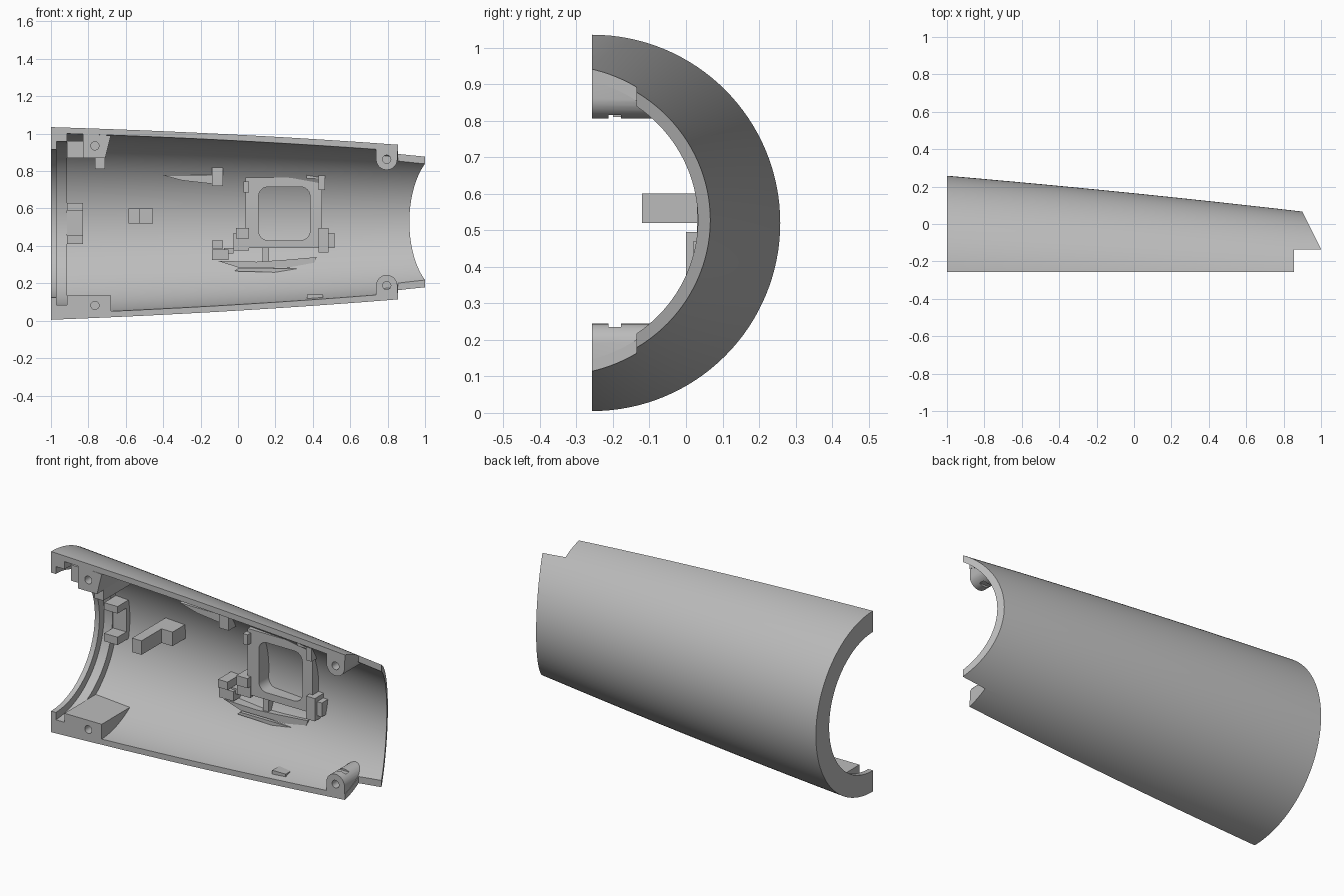
import bpy, bmesh
from math import sin, cos, pi, sqrt
from mathutils import Vector

cube = bpy.data.objects.get("Cube")
if cube:
    bpy.data.objects.remove(cube)

grey = bpy.data.materials.new("plain_grey")
grey.use_nodes = True
GREY = (0.5, 0.5, 0.5, 1)
grey.diffuse_color = GREY
grey.node_tree.nodes["Principled BSDF"].inputs["Base Color"].default_value = GREY

FRONT = -0.257
WALL = 0.032


# Tapered shell: centre line and outer radius at x
def section(x):
    t = x + 1
    return FRONT - 0.0516 * t, 0.52 + 0.004 * t, 0.515 - 0.05 * t + 0.008 * max(0, 1 - x * x)


def wall_y(x, z):
    yc, zc, r = section(x)
    return yc + sqrt(max(0, (r - WALL / 2) ** 2 - (z - zc) ** 2))


def finish(name, bm, smooth=True):
    bmesh.ops.recalc_face_normals(bm, faces=bm.faces)
    mesh = bpy.data.meshes.new(name)
    bm.to_mesh(mesh)
    bm.free()
    mesh.materials.append(grey)
    ob = bpy.data.objects.new(name, mesh)
    bpy.context.collection.objects.link(ob)
    return ob


def activate(ob):
    bpy.ops.object.select_all(action='DESELECT')
    ob.select_set(True)
    bpy.context.view_layer.objects.active = ob


def cut(ob, cutter):
    mod = ob.modifiers.new("cut", 'BOOLEAN')
    mod.operation = 'DIFFERENCE'
    mod.solver = 'EXACT'
    mod.object = cutter
    activate(ob)
    bpy.ops.object.modifier_apply(modifier=mod.name)
    bpy.data.objects.remove(cutter)


# Straight extrusion of an (a, b) outline between two depths
def extrude(name, pts, place, d0, d1):
    bm = bmesh.new()
    a, b = [[bm.verts.new(place(p, d)) for p in pts] for d in (d0, d1)]
    bm.faces.new(a)
    bm.faces.new(b)
    for i in range(len(pts)):
        j = (i + 1) % len(pts)
        bm.faces.new((a[i], a[j], b[j], b[i]))
    return finish(name, bm)


# Front-facing outline whose back runs into the curved wall
def rib(name, pts, y, steps=5):
    fine = []
    for i, p in enumerate(pts):
        q = pts[(i + 1) % len(pts)]
        fine += [Vector(p).lerp(Vector(q), k / steps) for k in range(steps)]

    def place(p, d):
        x, z = p
        yc, zc, r = section(x)
        half = sqrt((r - WALL / 2) ** 2 - (FRONT - yc) ** 2) - 0.002
        z = min(max(z, zc - half), zc + half)
        return (x, max(wall_y(x, z), y + 0.001) if d else y, z)
    return extrude(name, fine, place, 0, 1)


def block(name, x0, x1, z0, z1, y):
    return rib(name, [(x0, z0), (x1, z0), (x1, z1), (x0, z1)], y)


def disc(x, z, r, n=24):
    return [(x + r * cos(2 * pi * i / n), z + r * sin(2 * pi * i / n)) for i in range(n)]


def on_front(p, d):
    return (p[0], d, p[1])


def on_top(p, d):
    return (p[0], p[1], d)


# Shell body: outer and inner profile swept around the leaning centre line
xs = [-1 + i * 0.175 for i in range(13)]
profile = [(x, section(x)[2]) for x in xs]
profile += [(x, section(x)[2] - WALL) for x in reversed(xs[1:])]
profile += [(-0.915, section(-0.915)[2] - WALL), (-0.915, 0.437), (-0.97, 0.437),
            (-0.97, 0.395), (-1, 0.395)]
SEG = 128
bm = bmesh.new()
rings = []
for k in range(SEG):
    a = 2 * pi * k / SEG
    rings.append([bm.verts.new((x, section(x)[0] + r * cos(a), section(x)[1] + r * sin(a)))
                  for x, r in profile])
for k in range(SEG):
    a, b = rings[k], rings[(k + 1) % SEG]
    for i in range(len(profile)):
        j = (i + 1) % len(profile)
        bm.faces.new((a[i], a[j], b[j], b[i]))
shell = finish("shell_half", bm)

# Open front, stepped lip and slanted narrow end
cut(shell, extrude("cutter", [(-2, FRONT), (-2, -2), (2, -2), (2, FRONT)], on_top, -1, 2))
cut(shell, extrude("cutter", [(0.855, -0.135), (0.855, -1), (2, -1), (2, -0.135)], on_top, -1, 2))
cut(shell, extrude("cutter", [(0.7, 0.465), (1.1, -0.335), (2, -0.335), (2, 0.465)], on_top, -1, 2))

# Screw bosses at both ends, top and bottom
wide_top = rib("wide_boss_top", [(-0.83, 1), (-0.83, 0.87), (-0.71, 0.87), (-0.68, 0.99)], FRONT)
wide_low = rib("wide_boss_bottom", [(-0.915, 0.04), (-0.68, 0.04), (-0.68, 0.135), (-0.915, 0.135)], FRONT)


def narrow_boss(name, z, side):
    arc = [(0.795 + 0.057 * cos(pi * i / 12), z - side * 0.057 * sin(pi * i / 12)) for i in range(13)]
    ob = rib(name, arc + [(0.738, z + side * 0.1), (0.852, z + side * 0.1)], FRONT, 2)
    tip = z - side * 0.057
    notch = [(0.7, tip - 0.01), (0.9, tip - 0.01), (0.9, tip + 0.01), (0.7, tip + 0.01)]
    cut(ob, extrude("cutter", notch, on_front, -0.212, -0.178))
    return ob


narrow_top = narrow_boss("narrow_boss_top", 0.863, 1)
narrow_low = narrow_boss("narrow_boss_bottom", 0.188, -1)
for ob, x, z in ((wide_top, -0.765, 0.935), (wide_low, -0.765, 0.082),
                 (narrow_top, 0.795, 0.863), (narrow_low, 0.795, 0.188)):
    cut(ob, extrude("cutter", disc(x, z, 0.022), on_front, -0.3, -0.17))

# Square frame with a rounded opening
frame = block("window_frame", 0.04, 0.45, 0.39, 0.765, 0.03)
opening = []
for cx, cz, start in ((0.335, 0.665, 0), (0.16, 0.665, 1), (0.16, 0.48, 2), (0.335, 0.48, 3)):
    opening += [(cx + 0.05 * cos((start + i / 6) * pi / 2), cz + 0.05 * sin((start + i / 6) * pi / 2))
                for i in range(7)]
cut(frame, extrude("cutter", opening, on_front, -0.1, 0.3))

# Lugs, clips and stops: x range, z range, front depth
for name, x0, x1, z0, z1, y in (
        ("wide_stop_top", -0.915, -0.83, 0.87, 0.96, -0.2),
        ("wide_tab_top", -0.765, -0.71, 0.81, 0.88, -0.2),
        ("rim_clip_upper", -0.915, -0.83, 0.59, 0.63, 0.1),
        ("rim_clip_lower", -0.915, -0.83, 0.41, 0.455, 0.1),
        ("rim_clip_web", -0.915, -0.83, 0.455, 0.59, 0.18),
        ("hook_arm", -0.585, -0.525, 0.52, 0.6, -0.12),
        ("hook_foot", -0.525, -0.455, 0.52, 0.6, 0.06),
        ("frame_lug_upper_right", 0.03, 0.06, 0.685, 0.745, 0),
        ("frame_lug_upper_left", 0.43, 0.465, 0.7, 0.775, 0),
        ("frame_lug_top", 0.365, 0.46, 0.76, 0.785, 0.01),
        ("frame_lug_side_right", -0.01, 0.06, 0.44, 0.495, 0),
        ("frame_foot_right", -0.025, 0.06, 0.375, 0.47, 0.025),
        ("frame_lug_side_left", 0.43, 0.485, 0.365, 0.495, 0),
        ("frame_foot_left", 0.43, 0.515, 0.39, 0.47, 0.02),
        ("frame_stem", 0.13, 0.165, 0.31, 0.4, 0.04),
        ("side_clip_upper", -0.14, -0.08, 0.385, 0.43, 0.02),
        ("side_clip_lower", -0.14, -0.05, 0.325, 0.38, 0.03),
        ("side_clip_bar", -0.075, -0.025, 0.36, 0.39, 0.05),
        ("rib_stop", -0.14, -0.08, 0.72, 0.82, 0.03),
        ("rim_tab_bottom", 0.37, 0.455, 0.105, 0.14, -0.22)):
    block(name, x0, x1, z0, z1, y)

# Low ridges on the inner wall
rib("upper_rib", [(-0.41, 0.78), (-0.3, 0.75), (-0.08, 0.725), (-0.08, 0.78)], 0.06)
rib("lower_ridge", [(-0.11, 0.32), (0.0, 0.285), (0.4, 0.285), (0.42, 0.34), (0.25, 0.325), (0.1, 0.315)], 0.03)
rib("lower_lip", [(-0.02, 0.265), (0.32, 0.255), (0.32, 0.28), (0.0, 0.28)], 0.02)

# Smooth curved walls, crisp edges
for ob in bpy.context.scene.objects:
    if ob.type == 'MESH':
        activate(ob)
        bpy.ops.object.shade_smooth_by_angle(angle=pi / 6)
